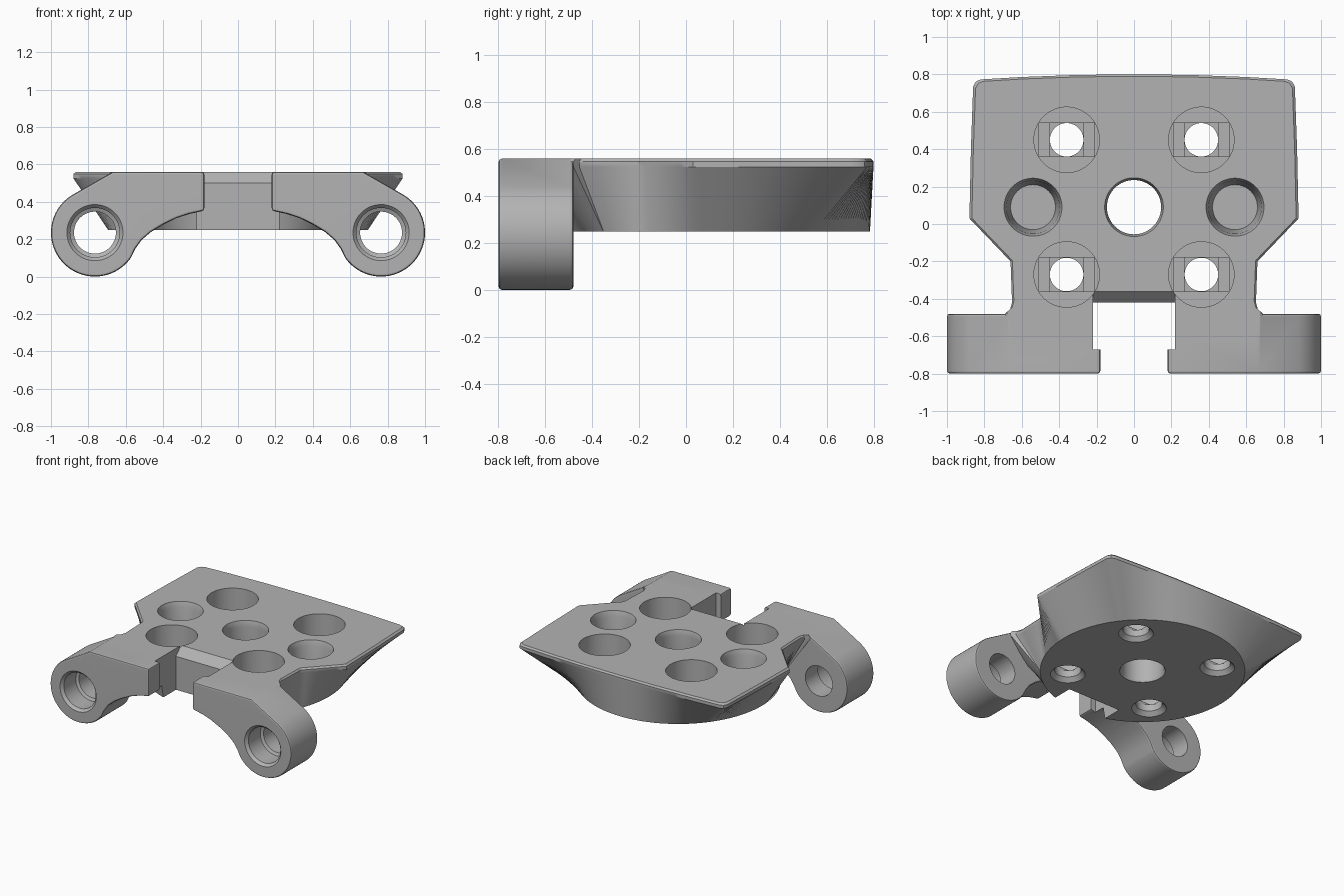
import bpy, bmesh, math
from mathutils import Matrix, Vector

if "Cube" in bpy.data.objects:
    bpy.data.objects.remove(bpy.data.objects["Cube"], do_unlink=True)

grey = bpy.data.materials.new("plain grey")
grey.use_nodes = True
COLOUR = (0.45, 0.45, 0.45, 1)
grey.diffuse_color = COLOUR
grey.node_tree.nodes["Principled BSDF"].inputs["Base Color"].default_value = COLOUR

TOP, BASE = 0.56, 0.25
CENTRE_Y = 0.09
ALONG_Y = Matrix.Rotation(math.pi / 2, 4, 'X')


def loft(name, rings):
    """Closed solid through rings that all have the same number of points."""
    bm = bmesh.new()
    loops = [[bm.verts.new(p) for p in ring] for ring in rings]
    n = len(loops[0])
    for a, b in zip(loops, loops[1:]):
        for i in range(n):
            j = (i + 1) % n
            bm.faces.new((a[i], a[j], b[j], b[i]))
    bm.faces.new(loops[0][::-1])
    bm.faces.new(loops[-1])
    bmesh.ops.recalc_face_normals(bm, faces=bm.faces)
    mesh = bpy.data.meshes.new(name)
    bm.to_mesh(mesh)
    bm.free()
    mesh.materials.append(grey)
    obj = bpy.data.objects.new(name, mesh)
    bpy.context.collection.objects.link(obj)
    return obj


def apply_modifiers(obj):
    deps = bpy.context.evaluated_depsgraph_get()
    deps.update()
    mesh = bpy.data.meshes.new_from_object(obj.evaluated_get(deps))
    obj.modifiers.clear()
    obj.data = mesh


def combine(target, tool, operation):
    mod = target.modifiers.new("combine", 'BOOLEAN')
    mod.object, mod.operation, mod.solver = tool, operation, 'EXACT'
    apply_modifiers(target)
    bpy.data.objects.remove(tool, do_unlink=True)


def lathe(profile, place, turn=Matrix()):
    """Round cutter from (radius, height) pairs."""
    rings = []
    for r, h in profile:
        ring = []
        for i in range(64):
            a = math.tau * i / 64
            ring.append(Vector(place) + turn @ Vector((r * math.cos(a), r * math.sin(a), h)))
        rings.append(ring)
    return loft("hole_cutter", rings)


def box(x, y, half_x, half_y, low, high):
    corners = [(x - half_x, y - half_y), (x + half_x, y - half_y),
               (x + half_x, y + half_y), (x - half_x, y + half_y)]
    return loft("box_cutter", [[(p, q, z) for p, q in corners] for z in (low, high)])


# Plate outline, right half from the back to the front, then mirrored
half = [(0.0, 0.8), (0.3, 0.797), (0.6, 0.786), (0.82, 0.773), (0.845, 0.762),
        (0.86, 0.735), (0.872, 0.4), (0.88, 0.03), (0.66, -0.2), (0.652, -0.42),
        (0.662, -0.455), (0.69, -0.48), (0.65, -0.62), (0.0, -0.62)]
outline = half + [(-x, y) for x, y in half[-2:0:-1]]
points = []
for a, b in zip(outline, outline[1:] + outline[:1]):
    a, b = Vector(a), Vector(b)
    steps = max(1, round((b - a).length / 0.035))
    points += [a.lerp(b, i / steps) for i in range(steps)]


def round_base(p):
    d = Vector((p.x, p.y - CENTRE_Y)).normalized() * 0.695
    return (d.x, d.y + CENTRE_Y, BASE)


def rim(z, scale=1.0):
    return [(p.x * scale, CENTRE_Y + (p.y - CENTRE_Y) * scale, z) for p in points]


# Plate flaring from a round base to the outline
bracket = loft("bracket", [[round_base(p) for p in points], rim(TOP - 0.035),
                           rim(TOP - 0.012), rim(TOP, 0.985)])

# Two front arms, each ending in a round eye
EYE_X, EYE_Z, EYE_R = 0.765, 0.235, 0.235
for side in (-1, 1):
    shape = [(0.18, TOP), (0.67, TOP)]
    for i in range(42):
        a = math.radians(60 - 205 * i / 41)
        shape.append((EYE_X + EYE_R * math.cos(a), EYE_Z + EYE_R * math.sin(a)))
    shape += [(0.548, 0.15), (0.515, 0.196), (0.466, 0.238), (0.4, 0.278),
              (0.33, 0.312), (0.26, 0.335), (0.18, 0.352)]
    arm = loft("arm", [[(side * x, y, z) for x, z in shape] for y in (-0.8, -0.48)])
    mod = arm.modifiers.new("round_edges", 'BEVEL')
    mod.width, mod.segments, mod.limit_method = 0.015, 2, 'ANGLE'
    mod.angle_limit = math.radians(40)
    apply_modifiers(arm)
    combine(bracket, arm, 'UNION')

# Front notch with a sloped top edge, leaving small lips on the arms
notch = [(-0.67, 0.1), (-0.42, 0.1), (-0.42, 0.5), (-0.32, 0.6), (-0.67, 0.6)]
combine(bracket, loft("notch_cutter", [[(x, y, z) for y, z in notch]
                                       for x in (-0.22, 0.22)]), 'DIFFERENCE')

# Cross bores through the eyes, wider at the front
for side in (-1, 1):
    bore = [(0.17, 0.82), (0.15, 0.8), (0.132, 0.78), (0.132, 0.64), (0.112, 0.63), (0.112, 0.45)]
    combine(bracket, lathe(bore, (side * EYE_X, 0, EYE_Z), ALONG_Y), 'DIFFERENCE')

# Central through hole, chamfered at both ends
combine(bracket, lathe([(0.165, 0.23), (0.155, 0.25), (0.145, 0.27), (0.145, 0.52),
                        (0.157, TOP), (0.16, 0.57)], (0, CENTRE_Y, 0)), 'DIFFERENCE')

for side in (-1, 1):
    # Blind pockets
    combine(bracket, lathe([(0.12, 0.33), (0.123, 0.36), (0.142, 0.52), (0.155, TOP), (0.158, 0.57)],
                           (side * 0.54, CENTRE_Y, 0)), 'DIFFERENCE')
    # Screw holes: wide counterbore, slot, square step and narrow through hole
    for end in (-1, 1):
        x, y = side * 0.36, CENTRE_Y + end * 0.36
        combine(bracket, lathe([(0.175, 0.35), (0.175, 0.6)], (x, y, 0)), 'DIFFERENCE')
        combine(bracket, box(x, y, 0.15, 0.09, 0.34, 0.4), 'DIFFERENCE')
        combine(bracket, box(x, y, 0.09, 0.09, 0.33, 0.4), 'DIFFERENCE')
        combine(bracket, lathe([(0.13, 0.23), (0.118, 0.25), (0.0895, 0.28), (0.0895, 0.4)],
                               (x, y, 0)), 'DIFFERENCE')

# Single material and shading that keeps the edges crisp
bracket.data.materials.clear()
bracket.data.materials.append(grey)
for face in bracket.data.polygons:
    face.material_index = 0
bpy.ops.object.select_all(action='DESELECT')
bracket.select_set(True)
bpy.context.view_layer.objects.active = bracket
bpy.ops.object.shade_smooth_by_angle(angle=math.radians(30))
weighted = bracket.modifiers.new("even_shading", 'WEIGHTED_NORMAL')
weighted.keep_sharp = True
